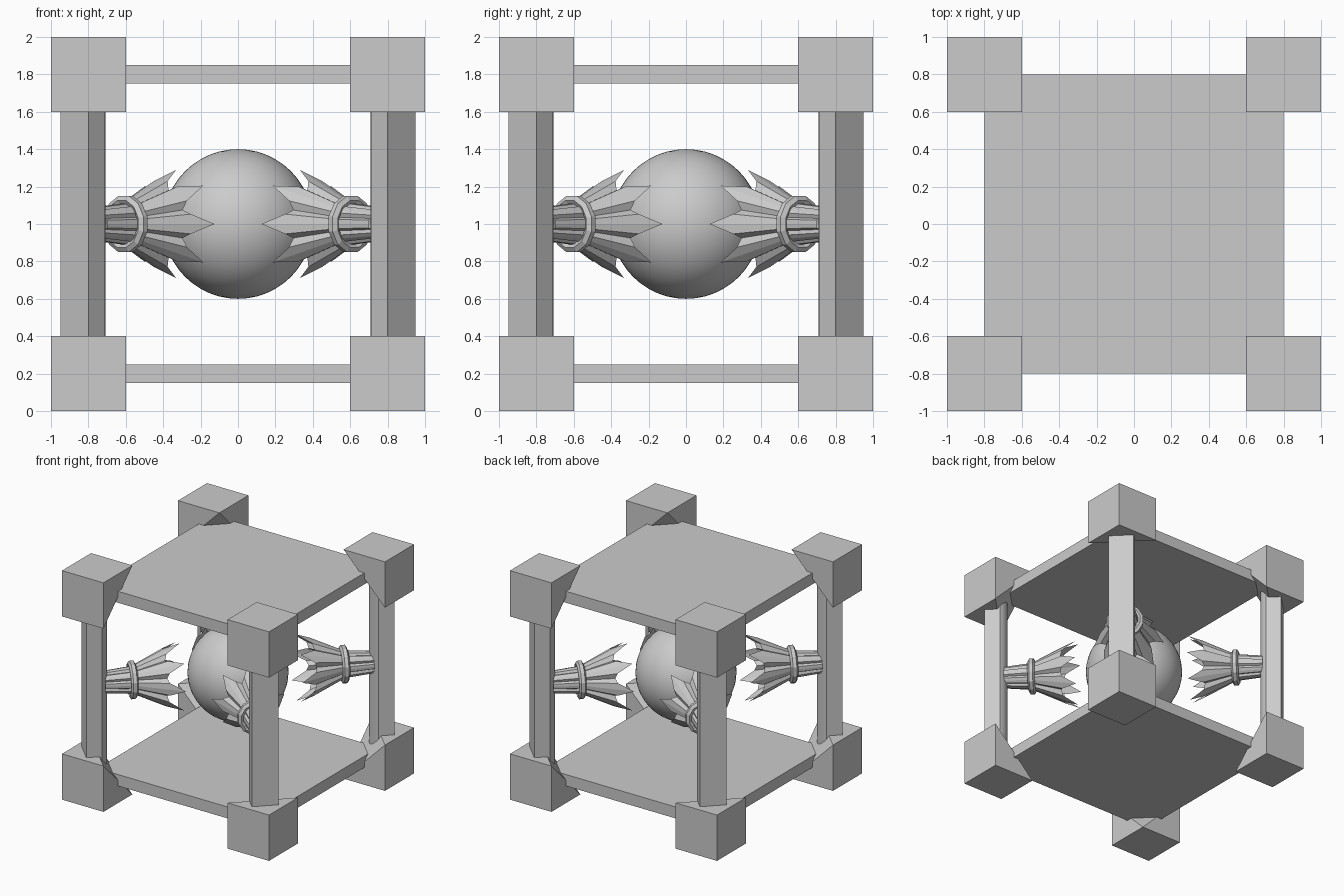
import bpy, bmesh, math
from mathutils import Vector, Matrix

if "Cube" in bpy.data.objects:
    bpy.data.objects.remove(bpy.data.objects["Cube"])

grey = bpy.data.materials.new("plain grey")
grey.diffuse_color = (0.6, 0.6, 0.6, 1)
grey.use_nodes = True
grey.node_tree.nodes["Principled BSDF"].inputs["Base Color"].default_value = grey.diffuse_color

def finish(name, bm, turn=0, smooth=None):
    bmesh.ops.recalc_face_normals(bm, faces=bm.faces)
    bm.transform(Matrix.Rotation(turn, 4, 'Z'))
    me = bpy.data.meshes.new(name)
    bm.to_mesh(me)
    bm.free()
    me.materials.append(grey)
    ob = bpy.data.objects.new(name, me)
    bpy.context.collection.objects.link(ob)
    if smooth:
        bpy.ops.object.select_all(action='DESELECT')
        ob.select_set(True)
        bpy.context.view_layer.objects.active = ob
        bpy.ops.object.shade_smooth_by_angle(angle=math.radians(smooth))
    return ob

def loft(rows, close_rows=False):
    # skin a list of closed loops
    bm = bmesh.new()
    vs = [[bm.verts.new(p) for p in row] for row in rows]
    n = len(vs[0])
    for i in range(len(vs) if close_rows else len(vs) - 1):
        a, b = vs[i], vs[(i + 1) % len(vs)]
        for j in range(n):
            k = (j + 1) % n
            bm.faces.new((a[j], a[k], b[k], b[j]))
    return bm, vs

def arm_point(s, r, deg):
    # point around the diagonal arm axis: distance, radius, angle
    t = math.radians(deg)
    h = math.sqrt(0.5)
    side = r * math.sin(t)
    return Vector((h * (s - side), h * (s + side), 1 + r * math.cos(t)))

# floor and roof slabs
for name, z in (("floor_slab", 0.2), ("roof_slab", 1.8)):
    bm = bmesh.new()
    bmesh.ops.create_cube(bm, size=1, matrix=Matrix.Translation((0, 0, z)) @ Matrix.Diagonal((1.6, 1.6, 0.1, 1)))
    finish(name, bm)

# central sphere
bm = bmesh.new()
bmesh.ops.create_uvsphere(bm, u_segments=48, v_segments=24, radius=0.4, matrix=Matrix.Translation((0, 0, 1)))
finish("sphere", bm, smooth=40)

def block(z0, inner_z):
    # cube with its inner corner cut off
    bm = bmesh.new()
    for x in (0.6, 1):
        for y in (0.6, 1):
            for z in (z0, z0 + 0.4):
                if (x, y, z) != (0.6, 0.6, inner_z):
                    bm.verts.new((x, y, z))
    bmesh.ops.convex_hull(bm, input=bm.verts[:])
    bmesh.ops.dissolve_limit(bm, angle_limit=0.01, verts=bm.verts[:], edges=bm.edges[:])
    return bm

def post():
    # flat outside, rounded inside
    pts = [(0.80, 0.95), (0.95, 0.80)]
    c, rad, steps = 0.838, 0.1297, 8
    for i in range(steps + 1):
        a = math.radians(225 + 54.8 * (1 - 2 * i / steps))
        pts.append((c + rad * math.cos(a), c + rad * math.sin(a)))
    bm, vs = loft([[(x, y, z) for x, y in pts] for z in (0.22, 1.78)])
    for row in vs:
        bm.faces.new(row)
    return bm

def crown():
    # pleated sleeve flaring into eight pointed petals
    angles, kinds = [], []
    for i in range(8):
        for off, kind in ((0, "tip"), (13, "side"), (22.5, "valley"), (32, "side")):
            angles.append(45 * i + off)
            kinds.append(kind)
    rim = {"tip": (0.467, 0.29), "side": (0.585, 0.235), "valley": (0.6, 0.195)}
    fold = {"tip": 1, "side": 1, "valley": 0.85}
    rows = [[arm_point(s, r * fold[k], a) for a, k in zip(angles, kinds)]
            for s, r in ((1.08, 0.09), (0.85, 0.112))]
    rows.append([arm_point(*rim[k], a) for a, k in zip(angles, kinds)])
    return loft(rows)[0]

def collar():
    # low-poly ring round the sleeve
    rows = []
    for i in range(6):
        a = math.radians(60 * i + 30)
        rows.append([arm_point(0.85 + 0.03 * math.sin(a), 0.13 + 0.029 * math.cos(a), 30 * j + 15)
                     for j in range(12)])
    return loft(rows, True)[0]

# repeat every corner part four times
for q, corner in enumerate(("back_right", "back_left", "front_left", "front_right")):
    turn = q * math.pi / 2
    finish(corner + "_lower_block", block(0, 0.4), turn)
    finish(corner + "_upper_block", block(1.6, 1.6), turn)
    finish(corner + "_post", post(), turn, smooth=30)
    finish(corner + "_petal_crown", crown(), turn)
    finish(corner + "_collar", collar(), turn)
